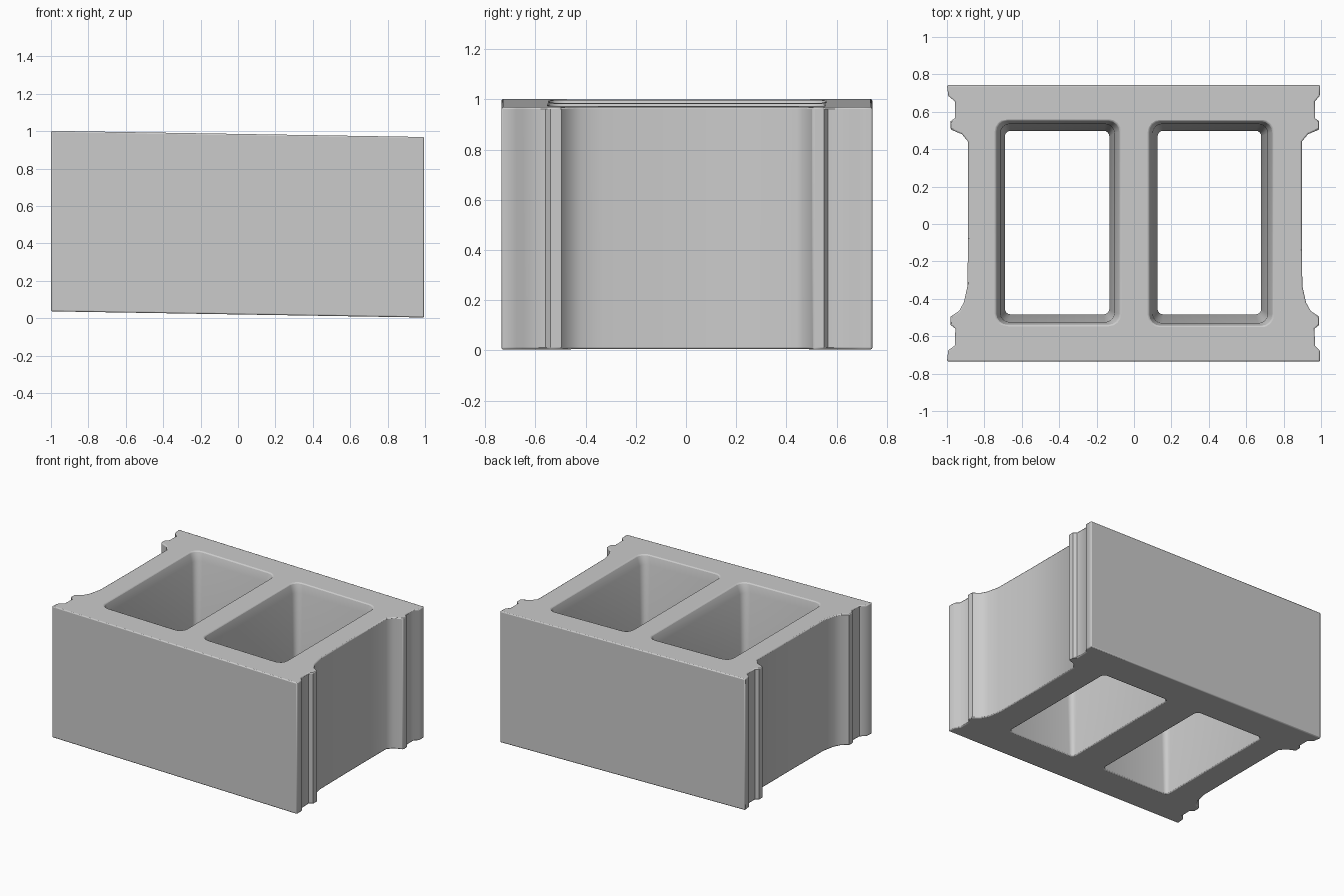
import bpy, bmesh, math

if "Cube" in bpy.data.objects:
    bpy.data.objects.remove(bpy.data.objects["Cube"])

BOTTOM, TOP, TILT = 0.02, 0.985, 0.0165


def ring(bm, points, z):
    """Closed loop of vertices, following the slight tilt of the block along x."""
    verts = [bm.verts.new((x, y, z - TILT * x)) for x, y in points]
    edges = [bm.edges.new((verts[i], verts[(i + 1) % len(verts)])) for i in range(len(verts))]
    return verts, edges


def wall(bm, a, b):
    n = len(a)
    for i in range(n):
        j = (i + 1) % n
        bm.faces.new((a[i], a[j], b[j], b[i]))


def rounded_rect(x0, x1, y0, y1, r, steps=4):
    pts = []
    corners = [(x1 - r, y0 + r, -90), (x1 - r, y1 - r, 0), (x0 + r, y1 - r, 90), (x0 + r, y0 + r, 180)]
    for cx, cy, start in corners:
        for k in range(steps + 1):
            a = math.radians(start + 90 * k / steps)
            pts.append((cx + r * math.cos(a), cy + r * math.sin(a)))
    return pts


# Outer outline: grooved end flanges with a recessed end wall between them
right_end = [(0.995, -0.735), (0.993, -0.675), (0.968, -0.65), (0.965, -0.56),
             (0.99, -0.54), (0.99, -0.495), (0.945, -0.465), (0.92, -0.42),
             (0.9, -0.33), (0.897, 0.0), (0.897, 0.44), (0.93, 0.48), (0.99, 0.505),
             (0.99, 0.55), (0.968, 0.565), (0.967, 0.655), (0.993, 0.685), (0.995, 0.742)]
left_end = [(-x - (0.005 if abs(y) > 0.7 else 0) + (0.01 if abs(y) < 0.66 else 0), y)
            for x, y in reversed(right_end)]
outline = right_end + left_end

# Tapering cores: (height, left, right, front, back, corner radius) per level
left_core = [(TOP, -0.738, -0.075, -0.54, 0.553, 0.06),
             (0.92, -0.715, -0.105, -0.525, 0.535, 0.05),
             (BOTTOM, -0.69, -0.132, -0.483, 0.498, 0.03)]
right_core = [(TOP, 0.08, 0.742, -0.545, 0.55, 0.06),
              (0.92, 0.1, 0.715, -0.53, 0.535, 0.05),
              (BOTTOM, 0.126, 0.68, -0.483, 0.498, 0.03)]

bm = bmesh.new()
low, low_edges = ring(bm, outline, BOTTOM)
high, high_edges = ring(bm, outline, TOP)
wall(bm, low, high)
for core in (left_core, right_core):
    rings = [ring(bm, rounded_rect(*dims), z) for z, *dims in core]
    for upper, lower in zip(rings, rings[1:]):
        wall(bm, upper[0], lower[0])
    high_edges += rings[0][1]
    low_edges += rings[-1][1]

# Top and bottom faces around the cores
bmesh.ops.triangle_fill(bm, edges=high_edges, use_beauty=True, use_dissolve=False)
bmesh.ops.triangle_fill(bm, edges=low_edges, use_beauty=True, use_dissolve=False)
bmesh.ops.recalc_face_normals(bm, faces=bm.faces)

mesh = bpy.data.meshes.new("hollow_block")
bm.to_mesh(mesh)
bm.free()
block = bpy.data.objects.new("hollow_block", mesh)
bpy.context.collection.objects.link(block)

# Worn edges
bevel = block.modifiers.new("worn_edges", 'BEVEL')
bevel.width = 0.007
bevel.segments = 2
bevel.limit_method = 'ANGLE'
bevel.angle_limit = math.radians(60)

bpy.context.view_layer.objects.active = block
block.select_set(True)
bpy.ops.object.shade_smooth_by_angle(angle=math.radians(50))
